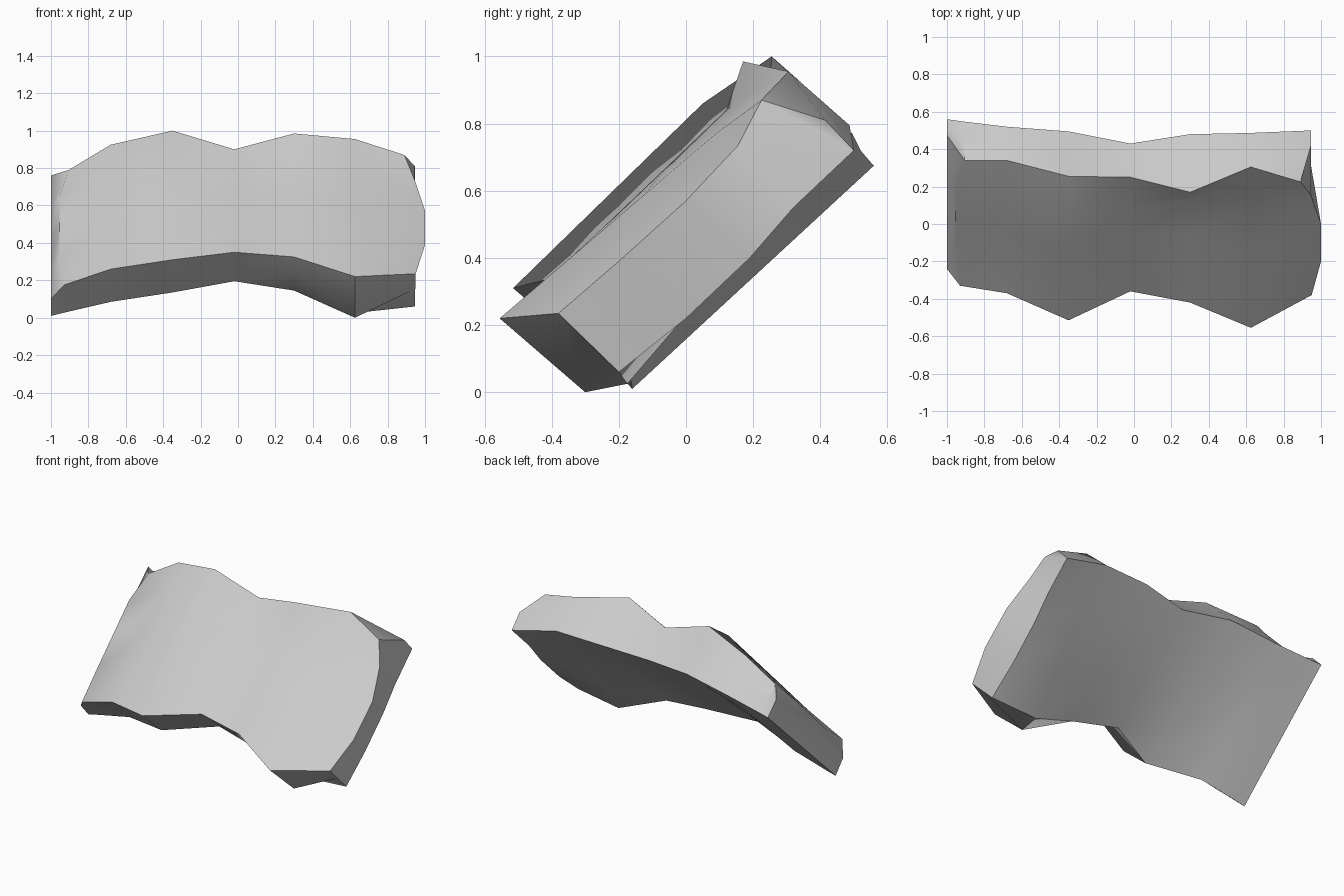
import bpy, bmesh
from mathutils import Vector

if "Cube" in bpy.data.objects:
    bpy.data.objects.remove(bpy.data.objects["Cube"])

ROWS = 5


def line(p, q, n=ROWS):
    """Evenly spaced points from p to q."""
    p, q = Vector(p), Vector(q)
    return [p.lerp(q, i / (n - 1)) for i in range(n)]


def close(front, back, top=None, bottom=None):
    """Join front and back rows with one point in the middle of each rim."""
    top = Vector(top) if top else (front[-1] + back[0]) / 2
    bottom = Vector(bottom) if bottom else (front[0] + back[-1]) / 2
    return front + [top] + back + [bottom]


def ring(x, a, b, c, d, knee=None, bottom=None):
    """Cross-section: front face a-(knee)-b, top rim b-c, back face c-d (y, z pairs)."""
    if knee:
        front = line((x, *a), (x, *knee), ROWS - 1) + [Vector((x, *b))]
    else:
        front = line((x, *a), (x, *b))
    return close(front, line((x, *c), (x, *d)), None, bottom and (x, *bottom))


# left end: flat narrow strip, then the edge of the front face
left_strip = ring(-1, (-.24, .10), (.475, .76), (.56, .675), (-.16, .01))
left_edge = [Vector(p) for p in [(-.93, -.33, .175), (-.955, -.13, .32), (-.955, .04, .485),
                                 (-.955, .21, .65), (-.905, .34, .79)]]
left = close(left_edge, line((-.93, .55, .685), (-.93, -.162, .027)))

# wavy middle sections
middle = [ring(*s) for s in [
    (-.68, (-.37, .26), (.34, .925), (.52, .72), (-.18, .085)),
    (-.35, (-.515, .31), (.255, 1.0), (.495, .77), (-.31, .135), (.05, .86)),
    (-.02, (-.36, .35), (.25, .90), (.43, .75), (-.17, .195)),
    (.30, (-.42, .325), (.17, .985), (.48, .785), (-.22, .145), (.12, .84)),
    (.625, (-.555, .22), (.305, .955), (.487, .795), (-.175, .025), None, (-.30, 0)),
]]

# bulging right end
right_edge = [Vector(p) for p in [(.95, -.38, .235), (1, -.20, .39), (1, 0, .57),
                                  (.945, .155, .735), (.89, .225, .87)]]
right_back = [Vector(p) for p in [(.945, .50, .72), (.945, .32, .55), (.945, .19, .40),
                                  (.945, 0, .22), (.945, -.20, .06)]]
right = close(right_edge, right_back, (.945, .415, .81), (.93, -.29, .145))

# loft all sections into one slab
bm = bmesh.new()
rings = [[bm.verts.new(p) for p in r] for r in [left_strip, left] + middle + [right]]
n = len(rings[0])
for r, s in zip(rings, rings[1:]):
    for i in range(n):
        j = (i + 1) % n
        bm.faces.new((r[i], s[i], s[j], r[j]))

# close both ends with strips across the thickness
for r in (rings[0], rings[-1]):
    for i in range(ROWS - 1):
        bm.faces.new((r[i], r[i + 1], r[n - 3 - i], r[n - 2 - i]))
    bm.faces.new((r[ROWS - 1], r[ROWS], r[ROWS + 1]))
    bm.faces.new((r[n - 2], r[n - 1], r[0]))

bmesh.ops.recalc_face_normals(bm, faces=bm.faces)
mesh = bpy.data.meshes.new("tilted_slab")
bm.to_mesh(mesh)
bm.free()
slab = bpy.data.objects.new("tilted_slab", mesh)
bpy.context.collection.objects.link(slab)

# smooth faces, sharp rims
bpy.context.view_layer.objects.active = slab
slab.select_set(True)
bpy.ops.object.shade_smooth_by_angle(angle=0.7)
